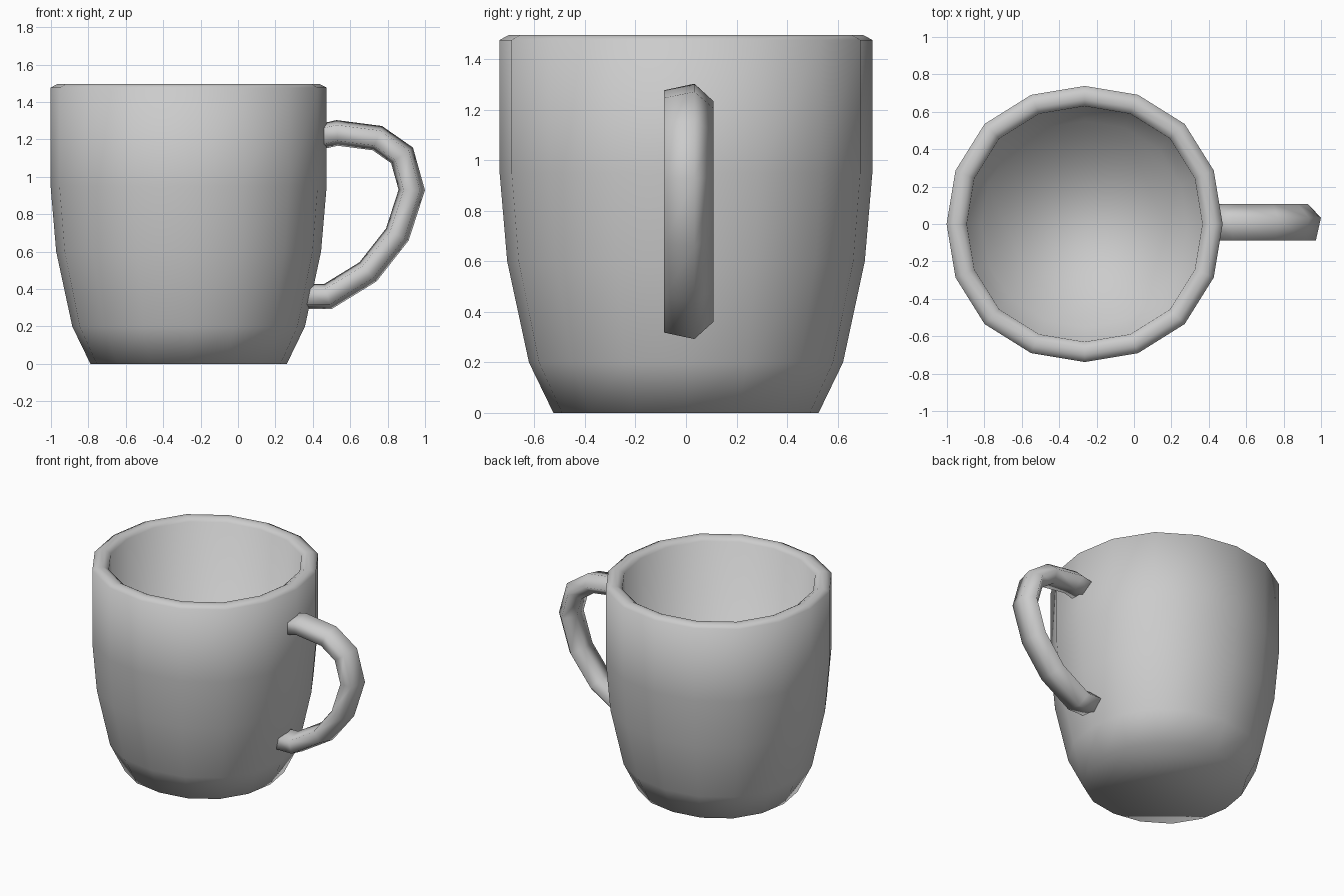
import bpy, bmesh, math
from mathutils import Vector

if "Cube" in bpy.data.objects:
    bpy.data.objects.remove(bpy.data.objects["Cube"])

CUP_X = -0.264
SIDES = 16


def finish(name, rings):
    """Skin closed rings of points, cap both ends, shade smooth."""
    bm = bmesh.new()
    loops = [[bm.verts.new(p) for p in ring] for ring in rings]
    n = len(loops[0])
    for a, b in zip(loops, loops[1:]):
        for i in range(n):
            j = (i + 1) % n
            bm.faces.new((a[i], a[j], b[j], b[i]))
    bm.faces.new(loops[0])
    bm.faces.new(loops[-1])
    bmesh.ops.recalc_face_normals(bm, faces=bm.faces)
    for f in bm.faces:
        f.smooth = True
    mesh = bpy.data.meshes.new(name)
    bm.to_mesh(mesh)
    bm.free()
    obj = bpy.data.objects.new(name, mesh)
    bpy.context.collection.objects.link(obj)
    return obj


def cup_ring(r, z):
    """16-sided ring, very slightly squarish."""
    pts = []
    for i in range(SIDES):
        t = 2 * math.pi * i / SIDES
        k = r * (1 + 0.025 * math.sin(2 * t) ** 2)
        pts.append((CUP_X + k * math.cos(t), k * math.sin(t), z))
    return pts


# Cup: underside, outer wall, rounded rim, inner wall, floor
profile = [(0.525, 0), (0.622, 0.2), (0.708, 0.6), (0.738, 0.95),
           (0.738, 1.477), (0.70, 1.497), (0.665, 1.497), (0.630, 1.475),
           (0.55, 0.25)]
finish("cup", [cup_ring(r, z) for r, z in profile])

# Handle: flattened pentagon swept along a path in the xz plane
path = [Vector(p) for p in [(0.42, 1.21), (0.53, 1.235), (0.745, 1.207),
                            (0.877, 1.115), (0.929, 0.93), (0.852, 0.692),
                            (0.695, 0.492), (0.48, 0.36), (0.34, 0.36)]]
rings = []
for i, p in enumerate(path):
    d_in = (p - path[max(i - 1, 0)]) if i else path[1] - p
    d_out = (path[i + 1] - p) if i < len(path) - 1 else d_in
    d_in, d_out = d_in.normalized(), d_out.normalized()
    tangent = (d_in + d_out).normalized()
    outward = Vector((-tangent.y, tangent.x)) / tangent.dot(d_in)
    ring = []
    for k in range(5):
        t = 2 * math.pi * k / 5
        q = p + outward * (0.071 * math.sin(t))
        ring.append((q.x, 0.108 * math.cos(t), q.y))
    rings.append(ring)
finish("handle", rings)
